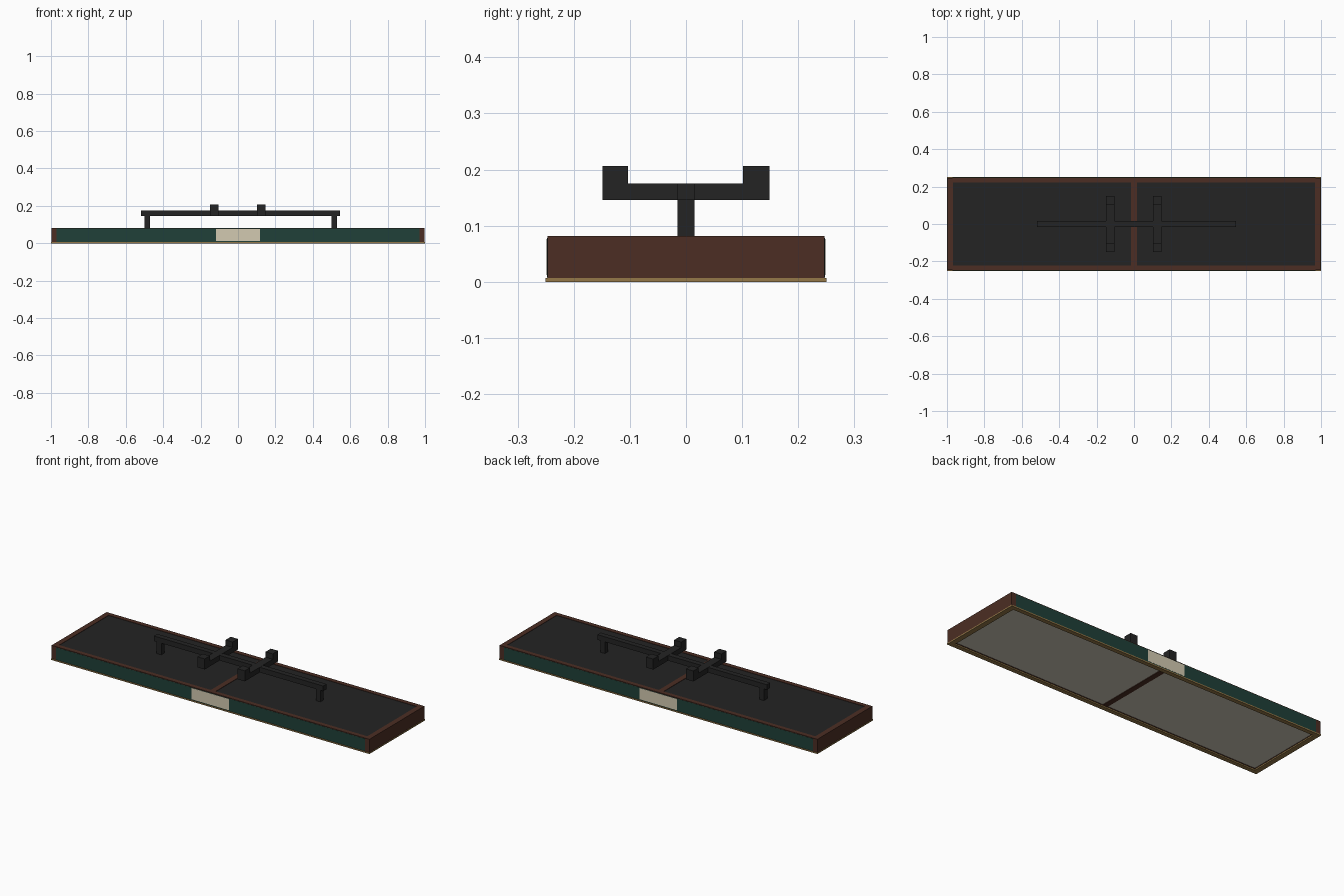
import bpy
import bmesh

if "Cube" in bpy.data.objects:
    bpy.data.objects.remove(bpy.data.objects["Cube"], do_unlink=True)


def material(name, rgb):
    m = bpy.data.materials.new(name)
    m.use_nodes = True
    m.diffuse_color = (*rgb, 1)
    bsdf = m.node_tree.nodes["Principled BSDF"]
    bsdf.inputs["Base Color"].default_value = (*rgb, 1)
    bsdf.inputs["Roughness"].default_value = 0.7
    return m


WOOD = material("dark wood", (0.072, 0.027, 0.017))
GREEN = material("dark green", (0.014, 0.051, 0.040))
BLACK = material("black metal", (0.017, 0.017, 0.017))
BRASS = material("brass", (0.30, 0.19, 0.065))
CREAM = material("cream", (0.65, 0.59, 0.44))
GLASS = material("frosted diffuser", (0.62, 0.58, 0.48))


def boxes(name, mat, *ranges):
    """One object made of boxes, each given as (x0, x1, y0, y1, z0, z1)."""
    bm = bmesh.new()
    for x0, x1, y0, y1, z0, z1 in ranges:
        for v in bmesh.ops.create_cube(bm, size=1)["verts"]:
            v.co.x = x1 if v.co.x > 0 else x0
            v.co.y = y1 if v.co.y > 0 else y0
            v.co.z = z1 if v.co.z > 0 else z0
    mesh = bpy.data.meshes.new(name)
    bm.to_mesh(mesh)
    bm.free()
    mesh.materials.append(mat)
    ob = bpy.data.objects.new(name, mesh)
    bpy.context.collection.objects.link(ob)
    return ob


def ring(name, mat, x, y, wx, wy, z0, z1):
    """Rectangular frame: two end pieces with two rails between them."""
    return boxes(name, mat,
                 (-x, -x + wx, -y, y, z0, z1), (x - wx, x, -y, y, z0, z1),
                 (-x + wx, x - wx, -y, -y + wy, z0, z1),
                 (-x + wx, x - wx, y - wy, y, z0, z1))


# Housing: wooden frame, centre divider and brass bottom trim
TOP = 0.082
ring("wooden_frame", WOOD, 0.998, 0.247, 0.03, 0.025, 0.007, TOP)
boxes("centre_divider", WOOD, (-0.015, 0.015, -0.222, 0.222, 0.007, TOP))
ring("brass_trim", BRASS, 1.0, 0.25, 0.03, 0.025, 0, 0.007)

# Top covers and frosted diffusers on either side of the divider
for side, x0, x1 in (("right", -0.968, -0.015), ("left", 0.015, 0.968)):
    boxes(side + "_top_cover", BLACK, (x0, x1, -0.222, 0.222, 0.070, 0.080))
    boxes(side + "_diffuser", GLASS, (x0, x1, -0.222, 0.222, 0.010, 0.016))

# Painted fascia strips and centre plates on both long sides
for side, s in (("front", -1), ("back", 1)):
    a, b, c = 0.246, 0.2478, 0.2488
    for name, mat, x, z0, z1, y in (("fascia", GREEN, 0.97, 0.008, 0.078, b),
                                    ("plate", CREAM, 0.118, 0.012, 0.076, c)):
        boxes(f"{side}_{name}", mat, (-x, x, min(s * a, s * y), max(s * a, s * y), z0, z1))

# Mounting bracket: long bar, two legs, two cross arms with raised ends
Z0, Z1, Z2 = 0.146, 0.175, 0.206
boxes("bracket_bar", BLACK, (-0.518, 0.546, -0.015, 0.015, Z0, Z1))
boxes("bracket_legs", BLACK, *[(x, x + 0.029, -0.015, 0.015, 0.078, Z0) for x in (-0.50, 0.499)])
for side, x in (("right", -0.15), ("left", 0.102)):
    x1 = x + 0.045
    boxes(side + "_cross_arm", BLACK,
          (x, x1, -0.149, 0.149, Z0, Z1 + 0.0005),
          (x, x1, -0.149, -0.103, Z1 + 0.0005, Z2),
          (x, x1, 0.102, 0.149, Z1 + 0.0005, Z2))
